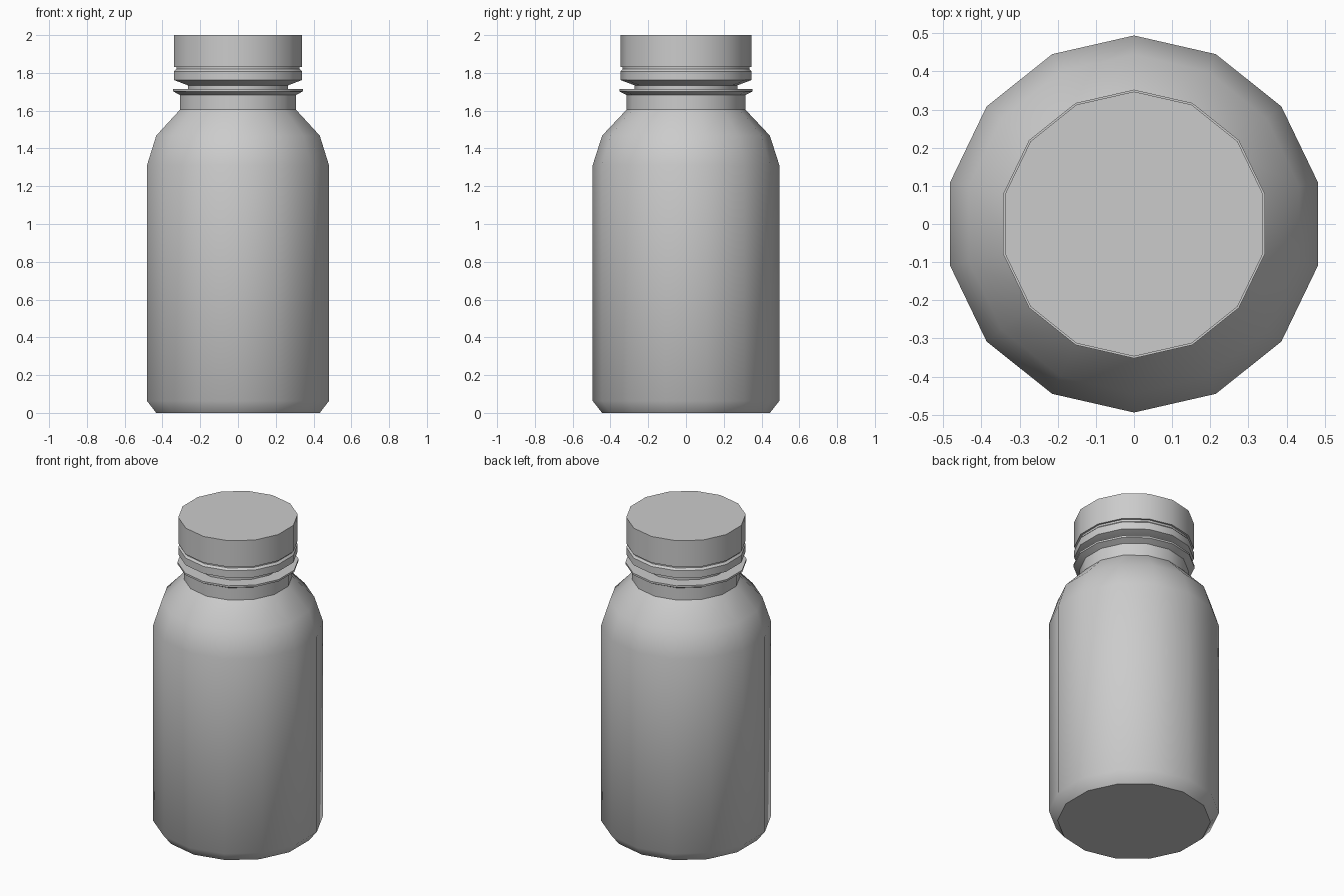
import bpy, bmesh, math

if "Cube" in bpy.data.objects:
    bpy.data.objects.remove(bpy.data.objects["Cube"])

SIDES = 14


def lathe(name, profile):
    """Closed solid of revolution from (radius, z) points, listed bottom to top."""
    bm = bmesh.new()
    rings = []
    for r, z in profile:
        ring = []
        for i in range(SIDES):
            a = math.pi / 2 + 2 * math.pi * i / SIDES
            ring.append(bm.verts.new((r * math.cos(a), r * math.sin(a), z)))
        rings.append(ring)
    for lo, hi in zip(rings, rings[1:]):
        for i in range(SIDES):
            j = (i + 1) % SIDES
            bm.faces.new((lo[i], lo[j], hi[j], hi[i]))
    bm.faces.new(rings[0][::-1])
    bm.faces.new(rings[-1])
    bmesh.ops.recalc_face_normals(bm, faces=bm.faces)
    mesh = bpy.data.meshes.new(name)
    bm.to_mesh(mesh)
    bm.free()
    obj = bpy.data.objects.new(name, mesh)
    bpy.context.collection.objects.link(obj)
    bpy.ops.object.select_all(action='DESELECT')
    obj.select_set(True)
    bpy.context.view_layer.objects.active = obj
    bpy.ops.object.shade_smooth_by_angle(angle=math.radians(42))
    return obj


# Bottle: bevelled base, straight wall, shoulder, neck, flange, thin upper neck
lathe("bottle_body", [
    (0.444, 0.0), (0.494, 0.063), (0.494, 1.312), (0.444, 1.468),
    (0.315, 1.605), (0.315, 1.683), (0.352, 1.702), (0.352, 1.714),
    (0.272, 1.714), (0.272, 1.745),
])

# Seal ring below the cap, with a recessed gap above it
lathe("seal_ring", [
    (0.272, 1.734), (0.347, 1.762), (0.347, 1.808), (0.335, 1.820), (0.335, 1.832),
])

# Screw cap
lathe("cap", [(0.347, 1.832), (0.347, 2.0)])
